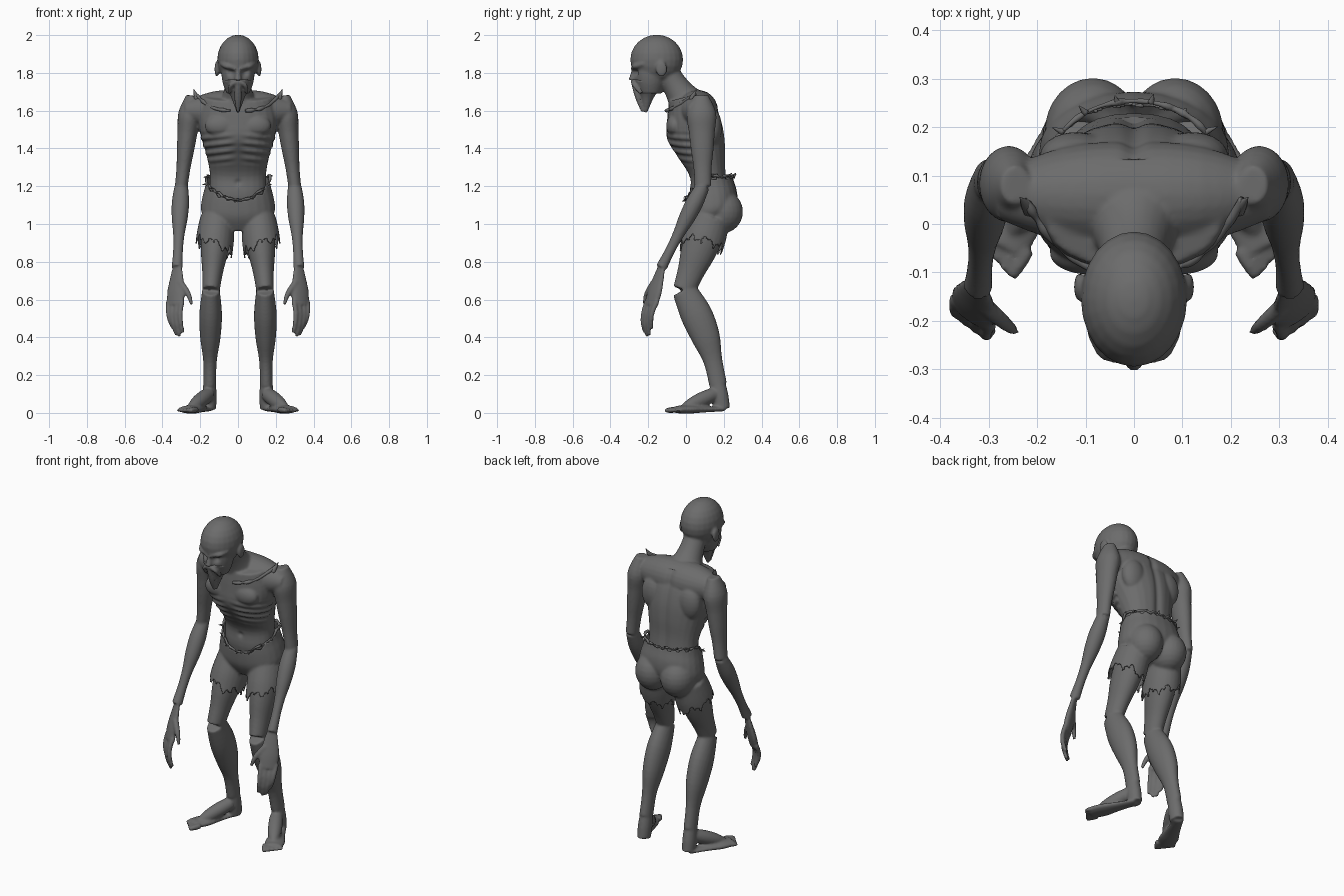
import bpy, bmesh, math, random
from mathutils import Vector

random.seed(4)
cube = bpy.data.objects.get("Cube")
if cube:
    bpy.data.objects.remove(cube, do_unlink=True)

grey = bpy.data.materials.new("ash_grey")
grey.use_nodes = True
grey.diffuse_color = (.15, .15, .15, 1)
grey.node_tree.nodes["Principled BSDF"].inputs["Base Color"].default_value = grey.diffuse_color


def at(x, y, z):
    return Vector((x, y, z))


def blend(a, b, c, d, t):
    """Smooth curve from b to c."""
    return b + (c - a) * (t / 2) + (a * 2 - b * 5 + c * 4 - d) * (t * t / 2) + (b * 3 - a - c * 3 + d) * (t ** 3 / 2)


def skin(bm, rings, side=1, sides=24, steps=4, power=1):
    """Loft a capped tube through rings of (centre, half axis, half axis)."""
    rows, last = [], len(rings) - 1
    for i in range(last):
        near = [rings[min(max(k, 0), last)] for k in range(i - 1, i + 3)]
        for s in range(steps):
            rows.append([blend(*parts, s / steps) for parts in zip(*near)])
    rows.append(rings[-1])
    loops = []
    for centre, u, v in rows:
        loop = []
        for k in range(sides):
            angle = math.tau * k / sides
            ca, sa = [math.copysign(abs(f) ** power, f) for f in (math.cos(angle), math.sin(angle))]
            p = centre + u * ca + v * sa
            loop.append(bm.verts.new((p.x * side, p.y, p.z)))
        loops.append(loop)
    for a, b in zip(loops, loops[1:]):
        for k in range(sides):
            bm.faces.new((a[k], a[k - 1], b[k - 1], b[k]))
    bm.faces.new(loops[0])
    bm.faces.new(loops[-1])


def trunk(bm, bottom, top, tilt, sections):
    """Evenly stacked sections of (half width, front, back), raised by tilt at the back."""
    rings = []
    for i, (width, front, back) in enumerate(sections):
        z = bottom + (top - bottom) * i / (len(sections) - 1)
        rings.append((at(0, (front + back) / 2, z + tilt / 2), at(width, 0, 0), at(0, (back - front) / 2, tilt / 2)))
    skin(bm, rings, power=.9)


def limb(bm, points, radii, side=1, flat=1, ref=at(1, 0, 0), **detail):
    """Tube along points; ref is the direction of the full radius."""
    rings, last = [], len(points) - 1
    for i, (p, r) in enumerate(zip(points, radii)):
        along = (points[min(i + 1, last)] - points[max(i - 1, 0)]).normalized()
        u = (ref - along * along.dot(ref)).normalized()
        rings.append((p, u * r, along.cross(u) * r * flat))
    skin(bm, rings, side, **detail)


def taper(bm, start, end, radii, side=1, bow=at(0, 0, 0), **shape):
    """Muscle or strand from start to end with evenly spaced radii, bowed sideways."""
    spans = [i / (len(radii) - 1) for i in range(len(radii))]
    limb(bm, [start.lerp(end, t) + bow * math.sin(t * math.pi) for t in spans], radii, side, **shape)


def ball(bm, centre, size, side=1):
    for v in bmesh.ops.create_uvsphere(bm, u_segments=24, v_segments=12, radius=1)["verts"]:
        v.co = centre + v.co * size
        v.co.x *= side


def finish(bm, name, voxel=0):
    """Make the object; a voxel size fuses its overlapping masses."""
    bmesh.ops.recalc_face_normals(bm, faces=bm.faces)
    mesh = bpy.data.meshes.new(name)
    bm.to_mesh(mesh)
    bm.free()
    ob = bpy.data.objects.new(name, mesh)
    bpy.context.collection.objects.link(ob)
    if voxel:
        fuse = ob.modifiers.new("fuse", "REMESH")
        fuse.mode, fuse.voxel_size = "VOXEL", voxel
        soften = ob.modifiers.new("soften", "SMOOTH")
        soften.factor, soften.iterations = .5, 4
        graph = bpy.context.evaluated_depsgraph_get()
        ob.data = bpy.data.meshes.new_from_object(ob.evaluated_get(graph))
        ob.modifiers.clear()
    ob.data.materials.clear()
    ob.data.materials.append(grey)
    ob.data.shade_smooth()
    return ob


# Torso, shoulder girdle, neck and head
bm = bmesh.new()
trunk(bm, 1.05, 1.65, .05, [(.14, .04, .23), (.15, .02, .22), (.15, .02, .21), (.17, -.04, .21),
                            (.2, -.1, .2), (.21, -.1, .17), (.18, -.09, .11)])
taper(bm, at(-.28, .06, 1.6), at(.28, .06, 1.6), [.05, .1, .11, .1, .05], ref=at(0, 1, 0))
taper(bm, at(0, .01, 1.63), at(0, -.1, 1.8), [.11, .08, .067, .065])
ball(bm, at(0, -.155, 1.87), at(.11, .14, .132))
taper(bm, at(0, -.19, 1.85), at(0, -.19, 1.69), [.085, .088, .08, .06])
taper(bm, at(0, -.275, 1.83), at(0, -.285, 1.76), [.01, .014, .02])

shoulder, elbow, wrist = at(.245, .08, 1.68), at(.3, .09, 1.2), at(.322, -.13, .77)
knuckles, across = at(.332, -.185, .57), at(.8, .6, 0)
hip, knee, ankle = at(.11, .13, 1.03), at(.143, -.01, .65), at(.15, .17, .15)
forward, outward = at(.5, -.86, 0), at(.86, .5, 0)
for s in (1, -1):
    # Brow, ear, chest and shoulder blade
    taper(bm, at(.01, -.285, 1.82), at(.09, -.22, 1.85), [.01, .014, .01], s, at(.01, -.015, 0), ref=at(0, 0, 1))
    ball(bm, at(.112, -.13, 1.82), at(.012, .03, .042), s)
    ball(bm, at(.09, -.06, 1.52), at(.085, .045, .06), s)
    ball(bm, at(.12, .14, 1.51), at(.075, .05, .1), s)
    # Arm
    taper(bm, shoulder, elbow, [.03, .06, .053, .046, .037, .034], s, flat=1.3)
    taper(bm, elbow, wrist, [.036, .046, .042, .03, .026, .03], s)
    # Hand, fingers and thumb
    taper(bm, wrist, knuckles, [.03, .045, .056, .05], s, flat=.4, ref=across)
    for i, length in enumerate((.13, .165, .17, .15)):
        spread = across * (.045 - .03 * i)
        taper(bm, knuckles + spread + at(0, .005, .02), at(.317, -.2, .575 - length) + spread * .7,
              [.014, .013, .013, .009], s, at(.012, -.015, 0), sides=12)
    taper(bm, at(.305, -.17, .69), at(.245, -.222, .575), [.018, .015, .009], s, at(-.01, -.01, 0), sides=12)
    # Leg and heel
    taper(bm, hip, knee, [.07, .078, .07, .055, .046], s, flat=1.3)
    taper(bm, knee, ankle, [.046, .06, .054, .036, .034], s, at(0, .025, 0), flat=1.4)
    taper(bm, ankle, at(.152, .19, .02), [.034, .038, .036], s, flat=1.2)
    # Foot and toes
    sole = at(.26, -.03, .018)
    taper(bm, at(.155, .2, .02), sole + forward * .02, [.03, .036, .045, .056, .05], s, flat=.4, ref=outward)
    taper(bm, at(.155, .15, .1), sole, [.036, .04, .034, .014], s, ref=outward)
    for i in range(5):
        root, thick = sole + outward * (.023 * i - .046), .016 - .0015 * i
        taper(bm, root, root + forward * (.066 - .006 * i) - at(0, 0, .006), [thick, thick, thick * .7], s, sides=12)
body = finish(bm, "body", .007)

# Sculpted hollows: eye sockets, navel, spine groove and ribs
hollows = [(at(.04, -.275, 1.803), .02, .02), (at(0, .02, 1.22), .015, .01)]
for v in body.data.vertices:
    x, y, z = abs(v.co.x), v.co.y, v.co.z
    for centre, size, depth in hollows:
        v.co.y += depth * math.exp(-((at(x, y, z) - centre).length / size) ** 2)
    if 1.2 < z < 1.68 and y > .08:
        v.co.y -= .012 * math.exp(-(x / .02) ** 2)
    if 1.3 < z < 1.5 and y < .06 and x < .2:
        fade = min(1, x / .06) * math.sin((z - 1.3) * 5 * math.pi)
        v.co += v.normal * .005 * fade * math.sin(z * 150 + x * 18)

# Beard with a long central strand and moustache
bm = bmesh.new()
taper(bm, at(0, -.2, 1.76), at(0, -.213, 1.59), [.082, .063, .038, .022, .008])
taper(bm, at(0, -.286, 1.76), at(0, -.23, 1.595), [.011, .018, .018, .009], flat=.7)
for s in (1, -1):
    taper(bm, at(.005, -.284, 1.757), at(.05, -.24, 1.69), [.01, .012, .006], s, at(.01, -.01, .01), ref=at(0, 0, 1))
finish(bm, "beard", .006)


def waist(y):
    """Height of the waistline, dipping at the front."""
    return 1.13 + .12 * min(1, max(0, y / .13)) ** .8


def hem(x, y):
    """Ragged hem height, higher at the front and outside."""
    angle = math.atan2(y - .09, x - .13)
    return .872 + .4 * (x - .13) - .2 * (y - .1) + .016 * math.sin(7 * angle) + .012 * math.sin(17 * angle)


# Ragged shorts, trimmed at the waist and hems
bm = bmesh.new()
trunk(bm, .96, 1.24, .07, [(.15, .05, .24), (.195, .01, .27), (.19, 0, .27), (.173, 0, .25), (.165, 0, .24)])
for s in (1, -1):
    ball(bm, at(.085, .19, 1.065), at(.1, .112, .115), s)
    taper(bm, hip, at(.138, .04, .76), [.09, .1, .1, .1], s, flat=1.15)
shorts = finish(bm, "torn_shorts", .008)
bm = bmesh.new()
bm.from_mesh(shorts.data)
trim = [v for v in bm.verts if v.co.z < hem(abs(v.co.x), v.co.y) or v.co.z > waist(v.co.y) + .008 * math.sin(v.co.x * 140)]
bmesh.ops.delete(bm, geom=trim, context="VERTS")
bm.to_mesh(shorts.data)
bm.free()
cloth = shorts.modifiers.new("cloth", "SOLIDIFY")
cloth.thickness, cloth.offset = .006, -1

# Frayed rim around the waist with loose tatters
bm = bmesh.new()
rim = []
for k in range(61):
    angle = math.tau * k / 60
    y = .126 - .128 * math.cos(angle)
    rim.append(at(.17 * math.sin(angle), y, waist(y) + random.uniform(-.006, .008)))
limb(bm, rim, [random.uniform(.004, .009) for p in rim], ref=at(0, 0, 1), sides=6, steps=2)
for p in rim[:-1:4]:
    out = at(p.x, p.y - .126, random.uniform(-.05, .12)).normalized() * random.uniform(.012, .03)
    taper(bm, p, p + out, [.008, .001], ref=at(0, .3, 1), sides=6)
finish(bm, "frayed_waist")

# Torn collar strips, each ending in a shoulder tatter
for s, name in ((1, "left_collar_strip"), (-1, "right_collar_strip")):
    bm = bmesh.new()
    taper(bm, at(.225, .05, 1.69), at(.04, -.105, 1.6), [random.uniform(.005, .011) for k in range(13)], s,
          at(.01, -.03, -.025), ref=at(0, 0, 1), sides=8)
    taper(bm, at(.215, .03, 1.66), at(.235, .055, 1.715), [.016, .01, .001], s, sides=8)
    finish(bm, name)
